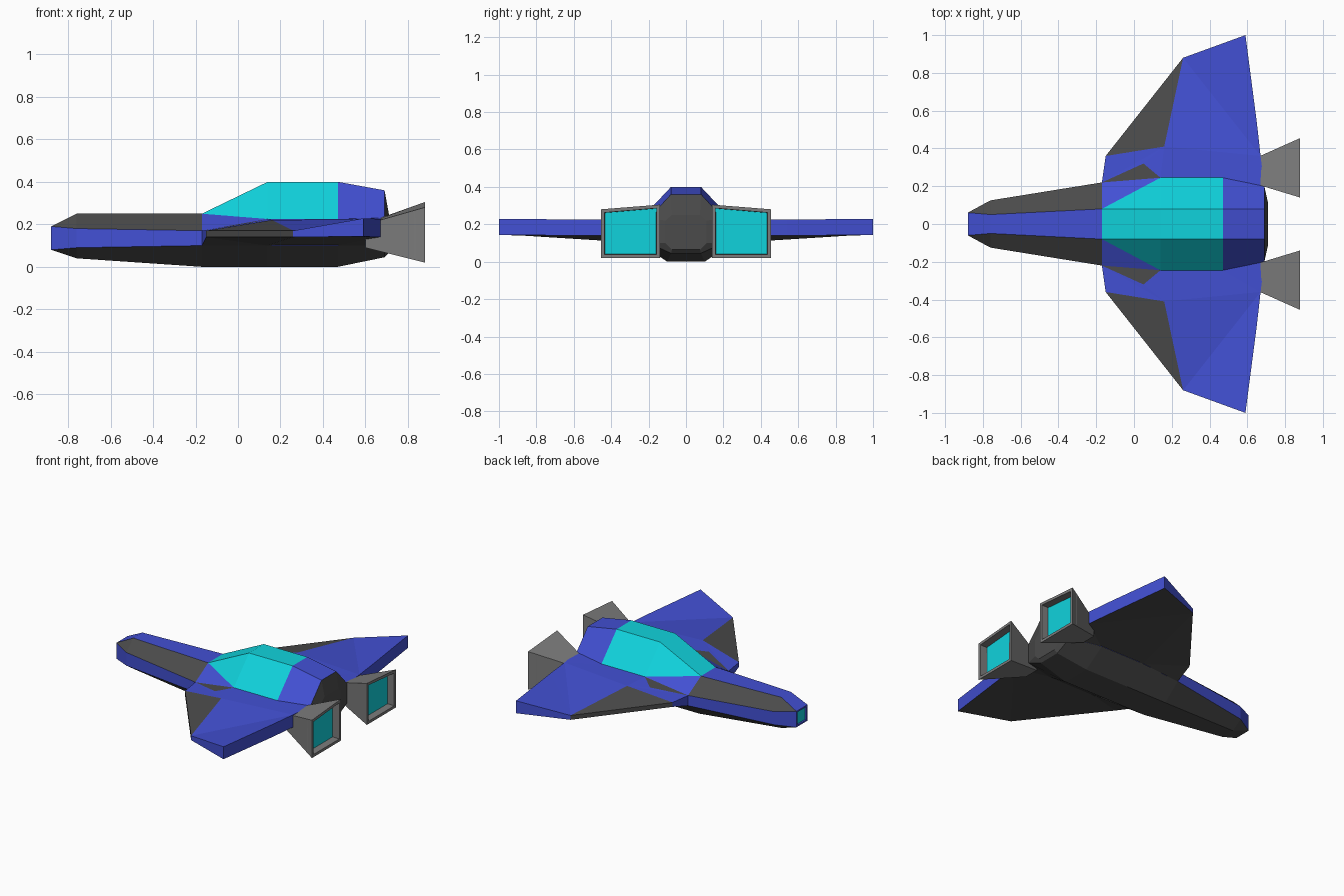
import bpy, bmesh

if "Cube" in bpy.data.objects:
    bpy.data.objects.remove(bpy.data.objects["Cube"])

COLORS = {
    "B": ("blue", (0.055, 0.08, 0.65, 1)),
    "C": ("cyan", (0.005, 0.65, 0.72, 1)),
    "D": ("dark_grey", (0.07, 0.07, 0.07, 1)),
    "G": ("mid_grey", (0.2, 0.2, 0.2, 1)),
}
KEYS = list(COLORS)
MATS = []
for label, rgba in COLORS.values():
    m = bpy.data.materials.new(label)
    m.diffuse_color = rgba
    m.use_nodes = True
    m.node_tree.nodes["Principled BSDF"].inputs["Base Color"].default_value = m.diffuse_color
    MATS.append(m)


def finish(name, bm, mirror=False):
    bmesh.ops.remove_doubles(bm, verts=bm.verts, dist=0.0005)
    bmesh.ops.recalc_face_normals(bm, faces=bm.faces)
    mesh = bpy.data.meshes.new(name)
    bm.to_mesh(mesh)
    bm.free()
    for m in MATS:
        mesh.materials.append(m)
    ob = bpy.data.objects.new(name, mesh)
    bpy.context.collection.objects.link(ob)
    if mirror:
        mod = ob.modifiers.new("mirror", "MIRROR")
        mod.use_axis = (False, True, False)
        mod.use_mirror_merge = False
    return ob


def add_face(bm, verts, color):
    f = bm.faces.new(verts)
    f.material_index = KEYS.index(color)
    return f


def loft(bm, sections, bands):
    """Skin symmetric half sections (x, [(y, z) top to bottom]).
    bands: colour letters per segment, from top strip to bottom strip."""
    rings = []
    for x, half in sections:
        pts = half + [(-y, z) for y, z in reversed(half)]
        rings.append([bm.verts.new((x, y, z)) for y, z in pts])
    n = len(rings[0])
    for a, b, cols in zip(rings, rings[1:], bands):
        for j in range(n):
            c = cols[min(j + 1, n - 1 - j)]
            if c != " ":
                k = (j + 1) % n
                add_face(bm, (a[j], a[k], b[k], b[j]), c)
    return rings


# Nose, with a small glowing panel recessed in the tip
bm = bmesh.new()
rings = loft(bm, [
    (-0.88, [(.06, .19), (.06, .19), (.06, .08), (.06, .08)]),
    (-0.76, [(.05, .25), (.125, .18), (.125, .09), (.05, .04)]),
    (-0.17, [(.08, .25), (.22, .17), (.22, .10), (.10, 0)]),
], ["BDBDD", "BDBDD"])
tip = add_face(bm, [rings[0][i] for i in (1, 2, 5, 6)], "B")
bmesh.ops.remove_doubles(bm, verts=bm.verts, dist=0.0005)
bmesh.ops.recalc_face_normals(bm, faces=bm.faces)
bmesh.ops.inset_individual(bm, faces=[tip], thickness=0.015)
bmesh.ops.inset_individual(bm, faces=[tip], thickness=0.001, depth=-0.01)
tip.material_index = KEYS.index("C")
finish("nose", bm)

# Lower hull
bm = bmesh.new()
mid = [(.245, .225), (.245, .225), (.25, .10), (.10, 0)]
rings = loft(bm, [
    (-0.17, [(.08, .25), (.22, .17), (.22, .10), (.10, 0)]),
    (0.14, mid),
    (0.47, mid),
    (0.69, [(.20, .23), (.20, .23), (.20, .10), (.08, .045)]),
    (0.71, [(.11, .22), (.11, .22), (.11, .10), (.075, .065)]),
], [" BBDD", "  BDD", "  BDD", "  DDD"])
add_face(bm, rings[-1][1:7], "D")
finish("hull", bm)

# Canopy glass and the blue fairing behind it
bm = bmesh.new()
glass = [(.08, .40), (.245, .225)]
rings = loft(bm, [
    (-0.17, [(.08, .25), (.08, .25)]),
    (0.14, glass),
    (0.47, glass),
    (0.69, [(.08, .36), (.20, .23)]),
    (0.71, [(.075, .25), (.11, .22)]),
], ["CC ", "CC ", "BB ", "DD "])
add_face(bm, rings[-1], "D")
finish("canopy", bm)

# Wing, one side mirrored: name -> x, y, upper z, lower z
P = {
    "a": (-.17, .22, .17, .10), "b": (-.15, .36, .17, .14),
    "c": (.26, .88, .17, .14), "d": (.59, 1.0, .228, .143),
    "e": (.65, .54, .226, .14), "f": (.67, .36, .225, .14),
    "g": (.69, .20, .23, .10), "h": (.47, .245, .225, .10),
    "i": (.14, .245, .225, .10), "j": (.05, .32, .205, .12),
    "k": (.16, .41, .22, .14),
}
bm = bmesh.new()
up = {k: bm.verts.new((x, y, zu)) for k, (x, y, zu, zl) in P.items()}
low = {k: bm.verts.new((x, y, zl)) for k, (x, y, zu, zl) in P.items()
       if k not in "jk"}
for names, col in [("aji", "D"), ("abk", "B"), ("akj", "B"), ("jki", "B"),
                   ("bck", "D"), ("cde", "B"), ("cef", "B"), ("cfk", "B"),
                   ("kfhi", "B"), ("hfg", "B")]:
    add_face(bm, [up[n] for n in names], col)
for names in ("abi", "bci", "icfh", "cdef", "hfg"):
    add_face(bm, [low[n] for n in names], "D")
for p, q in zip("abcdef", "bcdefg"):
    add_face(bm, (up[p], up[q], low[q], low[p]), "D" if p == "b" else "B")
finish("wings", bm, mirror=True)

# Flared engine nozzles with recessed glowing exhausts
bm = bmesh.new()
front = [bm.verts.new((.60, y, z)) for y, z in
         [(.225, .09), (.33, .09), (.33, .20), (.225, .205)]]
back = [bm.verts.new((.88, y, z)) for y, z in
        [(.14, .02), (.455, .02), (.455, .28), (.14, .305)]]
add_face(bm, front, "G")
exhaust = add_face(bm, back, "G")
for i in range(4):
    k = (i + 1) % 4
    add_face(bm, (front[i], front[k], back[k], back[i]), "G")
bmesh.ops.recalc_face_normals(bm, faces=bm.faces)
bmesh.ops.inset_individual(bm, faces=[exhaust], thickness=0.026)
bmesh.ops.inset_individual(bm, faces=[exhaust], thickness=0.002, depth=-0.05)
exhaust.material_index = KEYS.index("C")
finish("engines", bm, mirror=True)
